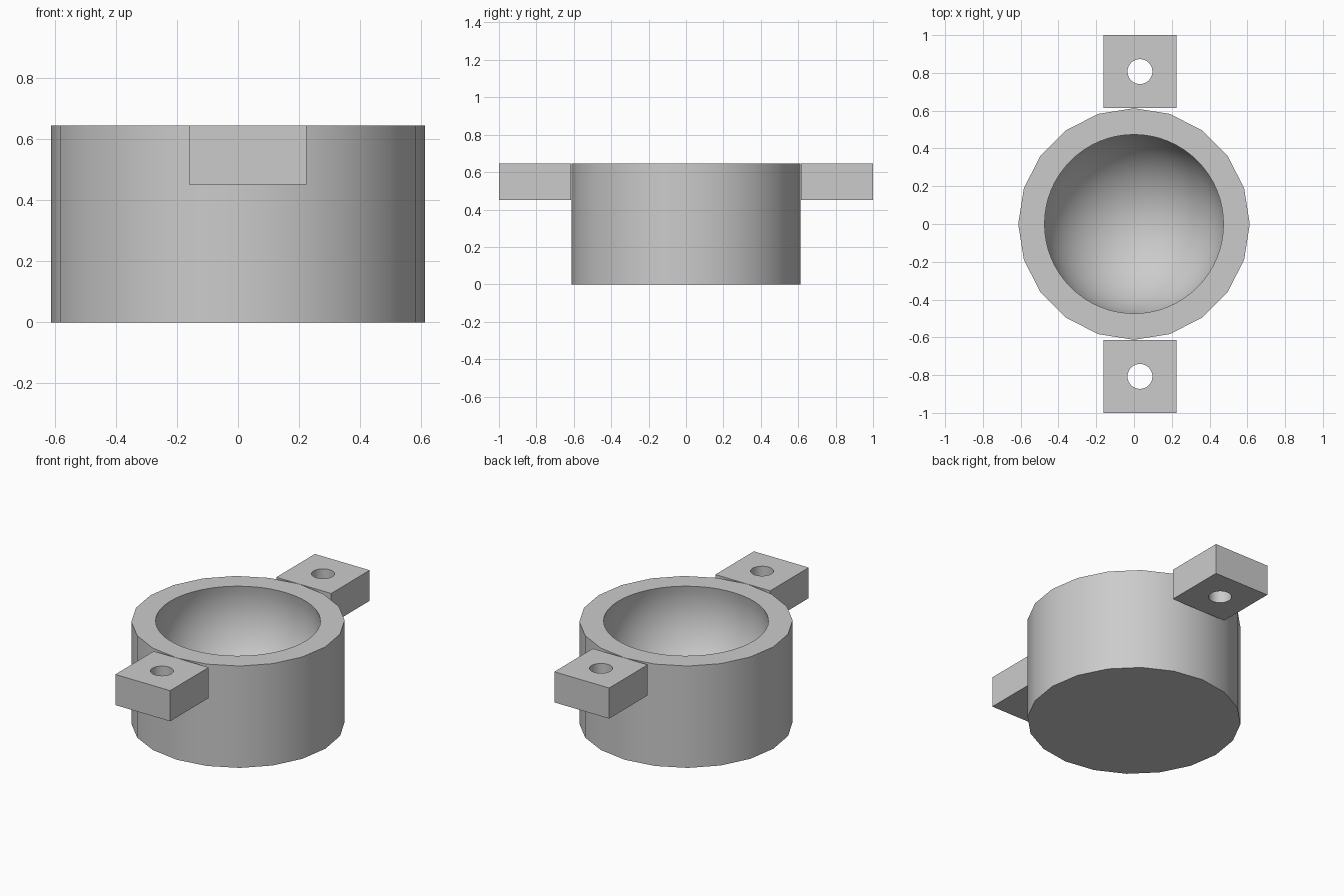
import bpy, bmesh
from math import sin, cos, pi, asin
from mathutils import Vector

TOP = 0.646                      # shared top height of cup and ears
CUP_R = 0.613
BOWL_R, BOWL_Z = 0.485, 0.541    # ball socket, centred below the rim

cube = bpy.data.objects.get("Cube")
if cube:
    bpy.data.objects.remove(cube, do_unlink=True)

grey = bpy.data.materials.new("plain_grey")
grey.use_nodes = True
grey.diffuse_color = (0.6, 0.6, 0.6, 1)
bsdf = next(n for n in grey.node_tree.nodes if n.type == 'BSDF_PRINCIPLED')
bsdf.inputs["Base Color"].default_value = grey.diffuse_color


def ring(bm, radius, sides, z, centre=(0, 0)):
    return [bm.verts.new((centre[0] + radius * cos(2 * pi * i / sides),
                          centre[1] + radius * sin(2 * pi * i / sides), z))
            for i in range(sides)]


def bridge(bm, lower, upper):
    n = len(lower)
    for i in range(n):
        j = (i + 1) % n
        bm.faces.new((lower[i], lower[j], upper[j], upper[i]))


def loop_edges(bm, verts):
    return [bm.edges.get((a, b)) or bm.edges.new((a, b))
            for a, b in zip(verts, verts[1:] + verts[:1])]


def fill_between(bm, outer, inner):
    """Flat face with a round opening."""
    bmesh.ops.triangle_fill(bm, use_beauty=True, normal=Vector((0, 0, 1)),
                            edges=loop_edges(bm, outer) + loop_edges(bm, inner))


def finish(bm, name):
    bmesh.ops.recalc_face_normals(bm, faces=bm.faces)
    mesh = bpy.data.meshes.new(name)
    bm.to_mesh(mesh)
    bm.free()
    mesh.materials.append(grey)
    obj = bpy.data.objects.new(name, mesh)
    bpy.context.collection.objects.link(obj)
    bpy.ops.object.select_all(action='DESELECT')
    obj.select_set(True)
    bpy.context.view_layer.objects.active = obj
    bpy.ops.object.shade_smooth_by_angle(angle=pi / 6)


# Cup: twenty-sided block with a spherical socket
bm = bmesh.new()
base = ring(bm, CUP_R, 20, 0)
rim = ring(bm, CUP_R, 20, TOP)
bm.faces.new(base)
bridge(bm, base, rim)
sides, steps = 64, 20
start = asin((TOP - BOWL_Z) / BOWL_R)
lip = above = ring(bm, BOWL_R * cos(start), sides, TOP)
for k in range(1, steps):
    a = start - (start + pi / 2) * k / steps
    below = ring(bm, BOWL_R * cos(a), sides, BOWL_Z + BOWL_R * sin(a))
    bridge(bm, below, above)
    above = below
pole = bm.verts.new((0, 0, BOWL_Z - BOWL_R))
for i in range(sides):
    bm.faces.new((pole, above[i], above[(i + 1) % sides]))
fill_between(bm, rim, lip)
finish(bm, "cup")

# Mounting ears: square blocks with a vertical screw hole
for name, y0, y1 in (("front_ear", -1.0, -0.614), ("back_ear", 0.614, 1.0)):
    bm = bmesh.new()
    x0, x1 = -0.161, 0.224
    centre = ((x0 + x1) / 2, (y0 + y1) / 2)
    corners, holes = [], []
    for z in (0.452, TOP):
        corners.append([bm.verts.new((x, y, z)) for x, y in
                        ((x0, y0), (x1, y0), (x1, y1), (x0, y1))])
        holes.append(ring(bm, 0.066, 32, z, centre))
    bridge(bm, *corners)
    bridge(bm, *holes)
    for outer, inner in zip(corners, holes):
        fill_between(bm, outer, inner)
    finish(bm, name)
